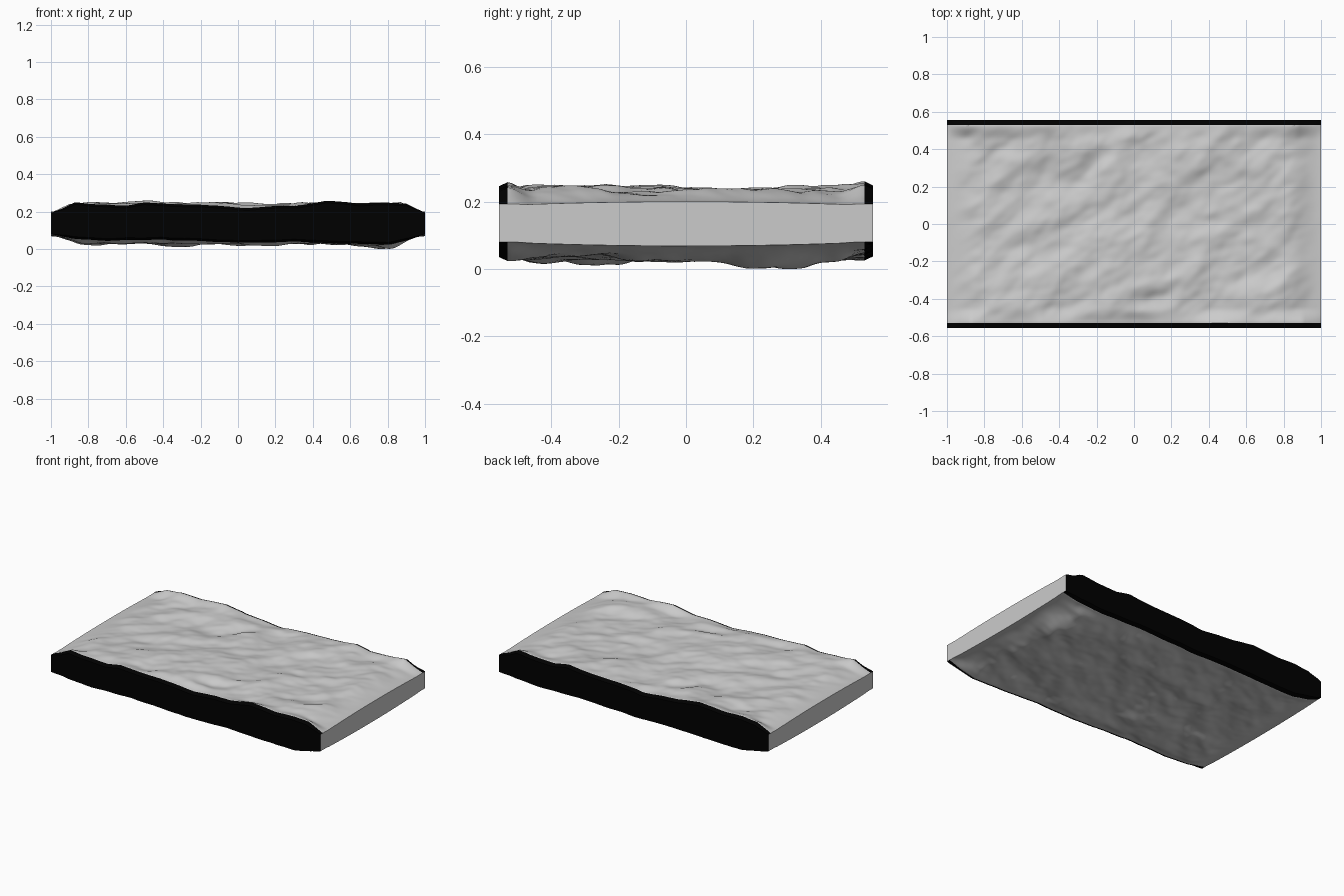
import bpy, bmesh, math
from mathutils import Vector, noise

if "Cube" in bpy.data.objects:
    bpy.data.objects.remove(bpy.data.objects["Cube"])

NX, NY = 140, 84          # lengthwise and crosswise resolution
Y_IN, Y_OUT = 0.53, 0.555  # chamfered dark long edges

# Heights of the front rim, read along x
TOP_RIM = [(-1, .198), (-.94, .22), (-.87, .255), (-.78, .243), (-.6, .235), (-.5, .252), (-.35, .24),
           (-.1, .232), (.05, .22), (.2, .236), (.32, .24), (.47, .264), (.65, .25), (.8, .255),
           (.9, .247), (1, .198)]
BOTTOM_RIM = [(-1, .085), (-.88, .06), (-.7, .05), (-.4, .055), (-.2, .048), (0, .04),
              (.3, .045), (.6, .035), (.8, .03), (.92, .055), (1, .085)]
# Lowest spots of the underside: x, y, radius, depth
DIPS = [(.8, .29, .13, .034), (-.32, -.28, .16, .022), (.55, -.1, .15, .01)]


def lerp_profile(pts, x):
    for (xa, za), (xb, zb) in zip(pts, pts[1:]):
        if x <= xb:
            t = (x - xa) / (xb - xa)
            return za + (zb - za) * t
    return pts[-1][1]


def smooth(t):
    t = max(0.0, min(1.0, t))
    return t * t * (3 - 2 * t)


def rock(x, y, seed):
    # diagonal, stretched rock ripples plus fine grain
    u, v = 0.82 * x + 0.57 * y, -0.57 * x + 0.82 * y
    warp = 0.5 * noise.noise(Vector((x * 4, y * 4, seed + 9)))
    n = noise.noise(Vector((u * 3.2, v * 5.5 + warp, seed)))
    n += 0.5 * noise.noise(Vector((u * 6.5, v * 12 + warp, seed + 3)))
    n += 0.15 * noise.noise(Vector((u * 16, v * 24, seed + 5)))
    return n * 0.026


def height(x, y, top):
    ramp = smooth((1 - abs(x)) / 0.2)
    bow = 1 - (y / Y_OUT) ** 2
    if top:
        end, mid, pts, seed = .193 + .012 * bow, .236, TOP_RIM, 2.3
    else:
        end, mid, pts, seed = .085 - .012 * bow, .041, BOTTOM_RIM, 17.7
    bump = rock(x, y, seed) * ramp
    inner = end + (mid - end) * ramp + bump
    if not top:
        for dx, dy, r, d in DIPS:
            inner -= d * math.exp(-((x - dx) ** 2 + (y - dy) ** 2) / (r * r)) * ramp
    rim = lerp_profile(pts, x if y < 0 else -x) + 0.25 * bump
    z = inner + (rim - inner) * smooth((abs(y) - .45) / .08)
    return min(.267, z) if top else max(0.0, z)


def section(x):
    ys = [-Y_IN + 2 * Y_IN * j / NY for j in range(NY + 1)]
    drop = 0.012 * smooth((1 - abs(x)) / 0.1)
    upper = [(x, y, height(x, y, True)) for y in ys]
    lower = [(x, y, height(x, y, False)) for y in reversed(ys)]
    right = [(x, Y_OUT, upper[-1][2] - drop), (x, Y_OUT, lower[0][2] + drop)]
    left = [(x, -Y_OUT, lower[-1][2] + drop), (x, -Y_OUT, upper[0][2] - drop)]
    return upper + right + lower + left


def material(name, color):
    m = bpy.data.materials.new(name)
    m.diffuse_color = color
    m.use_nodes = True
    m.node_tree.nodes["Principled BSDF"].inputs["Base Color"].default_value = m.diffuse_color
    return m


# Stone slab: skin a run of cross-sections, dark strips on the long sides
bm = bmesh.new()
rings = [[bm.verts.new(p) for p in section(-1 + 2 * i / NX)] for i in range(NX + 1)]
count = len(rings[0])
for a, b in zip(rings, rings[1:]):
    for j in range(count):
        k = (j + 1) % count
        f = bm.faces.new((a[j], b[j], b[k], a[k]))
        dark = NY <= j < NY + 3 or j >= 2 * NY + 3
        f.material_index = 1 if dark else 0

# End faces: strips between the upper and lower edges
for ring in (rings[0], rings[-1]):
    up = [ring[-1]] + ring[:NY + 2]
    low = [ring[-2]] + ring[NY + 2:2 * NY + 4][::-1]
    low = [ring[-2]] + ring[NY + 3:2 * NY + 4][::-1] + [ring[NY + 2]]
    for j in range(len(up) - 1):
        bm.faces.new((up[j], up[j + 1], low[j + 1], low[j]))
bmesh.ops.recalc_face_normals(bm, faces=bm.faces)

# Rest exactly on the floor
lowest = min(v.co.z for v in bm.verts)
bmesh.ops.translate(bm, verts=bm.verts, vec=(0, 0, -lowest))

mesh = bpy.data.meshes.new("stone_slab")
bm.to_mesh(mesh)
bm.free()
mesh.materials.append(material("stone_grey", (0.6, 0.6, 0.6, 1)))
mesh.materials.append(material("dark_edge", (0.0, 0.0, 0.0, 1)))
slab = bpy.data.objects.new("stone_slab", mesh)
bpy.context.collection.objects.link(slab)
bpy.context.view_layer.objects.active = slab
slab.select_set(True)
bpy.ops.object.shade_smooth_by_angle(angle=math.radians(35))
